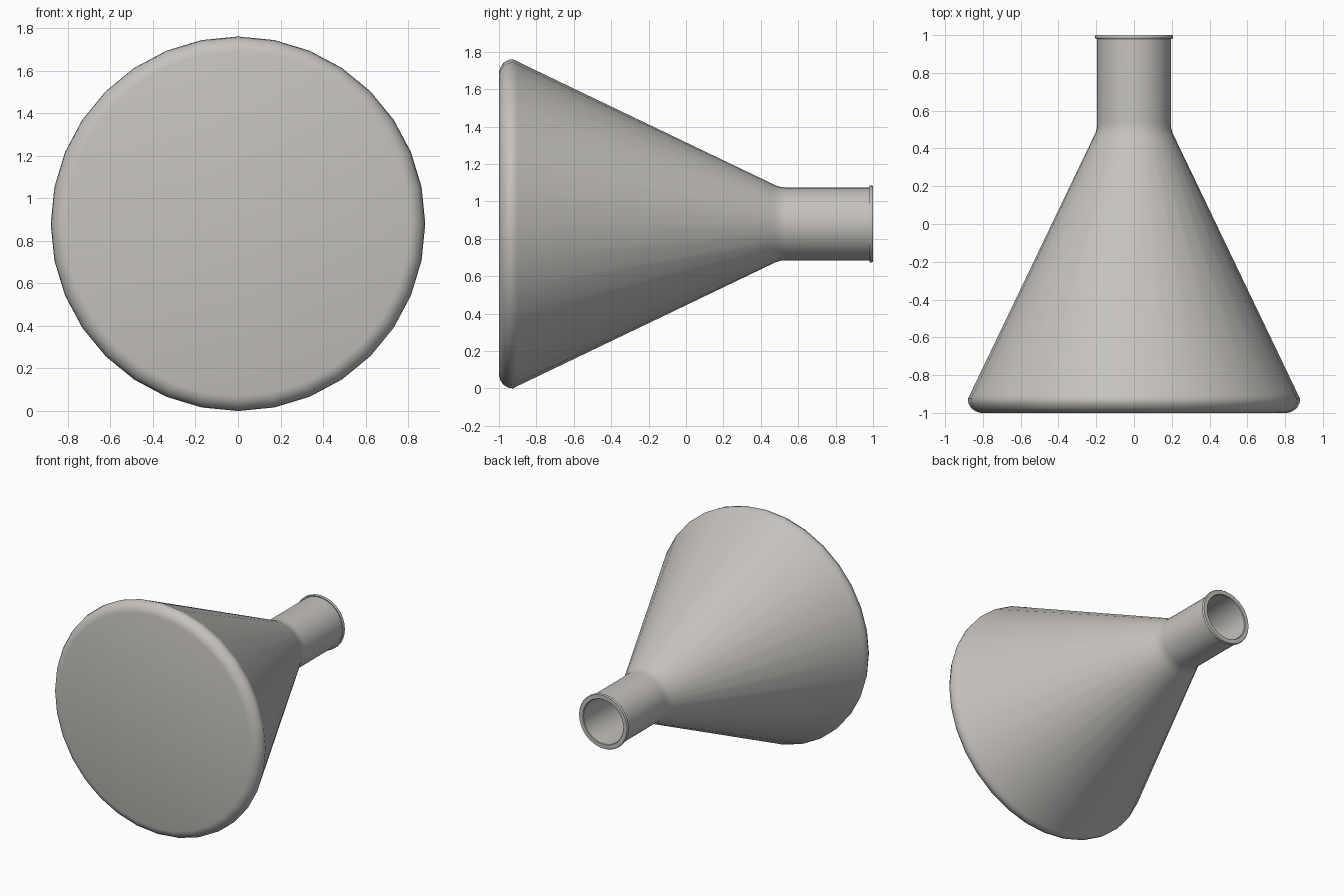
import bpy
import bmesh
import math
from mathutils import Vector

SIDES = 32
RADIUS = 0.88  # widest radius, also the height of the axis

cube = bpy.data.objects.get("Cube")
if cube:
    bpy.data.objects.remove(cube, do_unlink=True)

glass = bpy.data.materials.new("warm_grey_glass")
glass.use_nodes = True
glass.diffuse_color = (0.56, 0.54, 0.515, 1)
glass.node_tree.nodes["Principled BSDF"].inputs["Base Color"].default_value = glass.diffuse_color


def lathe(name, profile, closed=False):
    """Turn a profile of (y, radius) points around the lying axis."""
    bm = bmesh.new()
    verts = [bm.verts.new((0, y, r)) for y, r in profile]
    pairs = list(zip(verts, verts[1:]))
    if closed:
        pairs.append((verts[-1], verts[0]))
    edges = [bm.edges.new(p) for p in pairs]
    bmesh.ops.spin(bm, geom=verts + edges, cent=Vector(), axis=Vector((0, 1, 0)),
                   angle=math.tau, steps=SIDES, use_merge=True)
    bmesh.ops.remove_doubles(bm, verts=bm.verts, dist=0.0005)
    bmesh.ops.recalc_face_normals(bm, faces=bm.faces)
    mesh = bpy.data.meshes.new(name)
    bm.to_mesh(mesh)
    bm.free()
    mesh.materials.append(glass)
    obj = bpy.data.objects.new(name, mesh)
    obj.location.z = RADIUS
    bpy.context.collection.objects.link(obj)
    bpy.ops.object.select_all(action="DESELECT")
    obj.select_set(True)
    bpy.context.view_layer.objects.active = obj
    bpy.ops.object.shade_smooth_by_angle(angle=math.radians(40))
    return obj


# Outer wall: flat base, rounded heel, cone, shoulder and neck
outer = [(-1, 0), (-1, 0.81), (-0.993, 0.836), (-0.975, 0.862), (-0.95, 0.876),
         (-0.925, RADIUS), (-0.9, 0.867), (0.455, 0.217), (0.48, 0.205),
         (0.51, 0.196), (0.54, 0.195), (0.995, 0.195)]
# Inner wall, from the mouth back down to the inside of the base
inner = [(0.995, 0.168), (0.53, 0.168), (0.47, 0.18), (-0.9, 0.835),
         (-0.95, 0.84), (-0.97, 0.8), (-0.97, 0)]
lathe("flask_body", outer + inner)

# Rolled lip around the mouth
lathe("mouth_lip", [(0.98, 0.19), (0.98, 0.202), (0.985, 0.206), (0.995, 0.206),
                    (1, 0.202), (1, 0.172), (0.995, 0.168)], closed=True)
